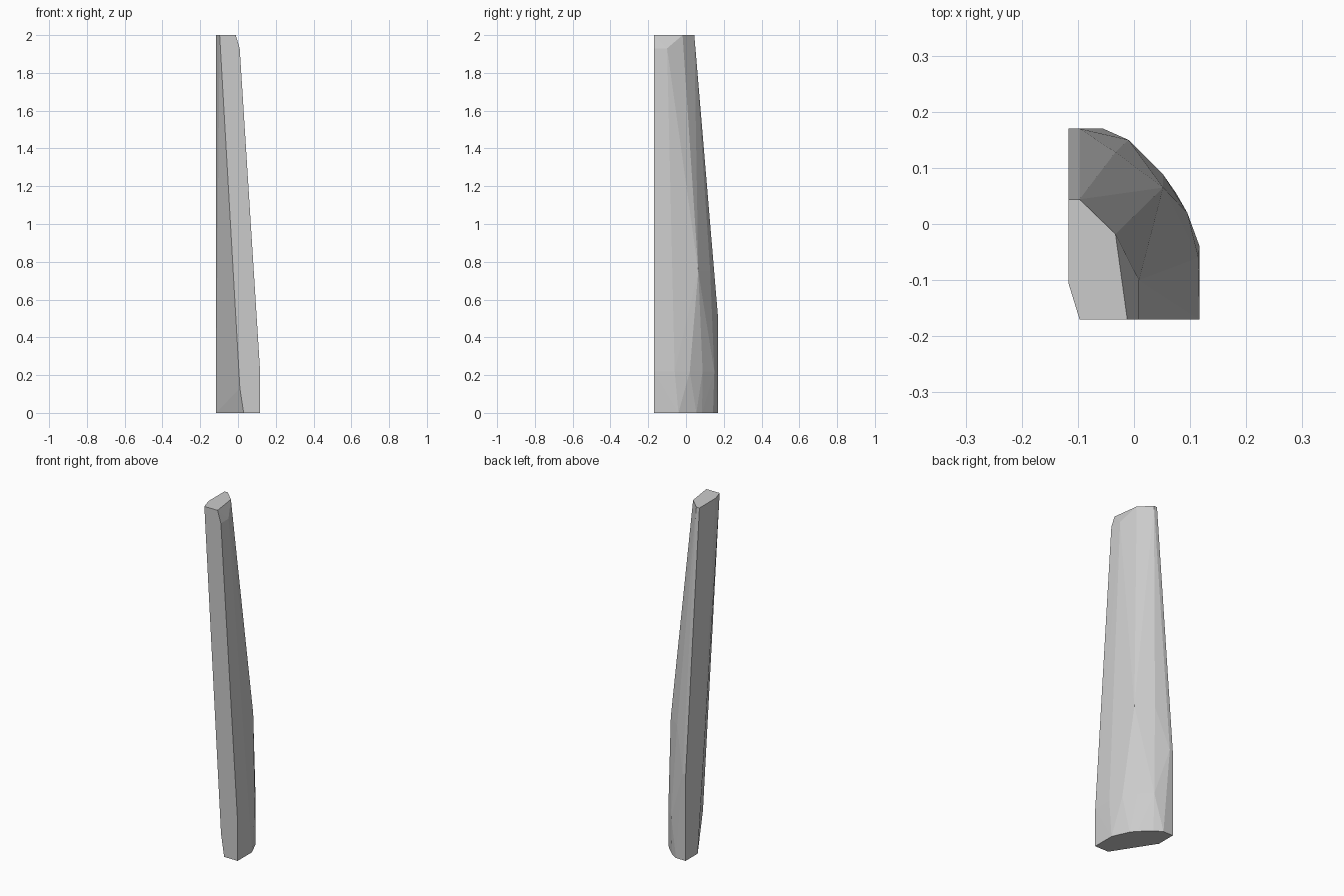
import bpy, bmesh, math

if "Cube" in bpy.data.objects:
    bpy.data.objects.remove(bpy.data.objects["Cube"])

# Cross-sections of a tapering, leaning stave: height -> (x, y) outline points
sections = {
    0.0: [(-.117, .06), (-.117, .17), (-.055, .17), (-.01, .143), (.05, .085),
          (.075, .055), (.117, -.04), (.117, -.17), (.03, -.17)],
    0.13: [(.01, -.17)],
    0.22: [(.117, -.17), (.115, -.06), (.095, .02), (.052, .088), (-.01, .15)],
    0.5: [(-.117, .17), (-.097, .17), (-.045, .148)],
    0.75: [(-.033, .128), (.052, .065)],
    1.75: [(-.117, .065), (-.097, .065)],
    1.93: [(.009, -.17), (.009, -.1)],
    2.0: [(-.117, .044), (-.097, .044), (-.033, -.018), (-.012, -.17),
          (-.097, -.17), (-.117, -.105)],
}

# The stave is convex, so wrap the sections in a hull
bm = bmesh.new()
for z, outline in sections.items():
    for x, y in outline:
        bm.verts.new((x, y, z))
bmesh.ops.convex_hull(bm, input=bm.verts[:])
loose = [v for v in bm.verts if not v.link_faces]
bmesh.ops.delete(bm, geom=loose, context='VERTS')

# Merge coplanar triangles into flat facets
bmesh.ops.dissolve_limit(bm, angle_limit=math.radians(0.5),
                         verts=bm.verts[:], edges=bm.edges[:])
bmesh.ops.recalc_face_normals(bm, faces=bm.faces[:])

mesh = bpy.data.meshes.new("stave")
bm.to_mesh(mesh)
bm.free()
bpy.context.collection.objects.link(bpy.data.objects.new("stave", mesh))
